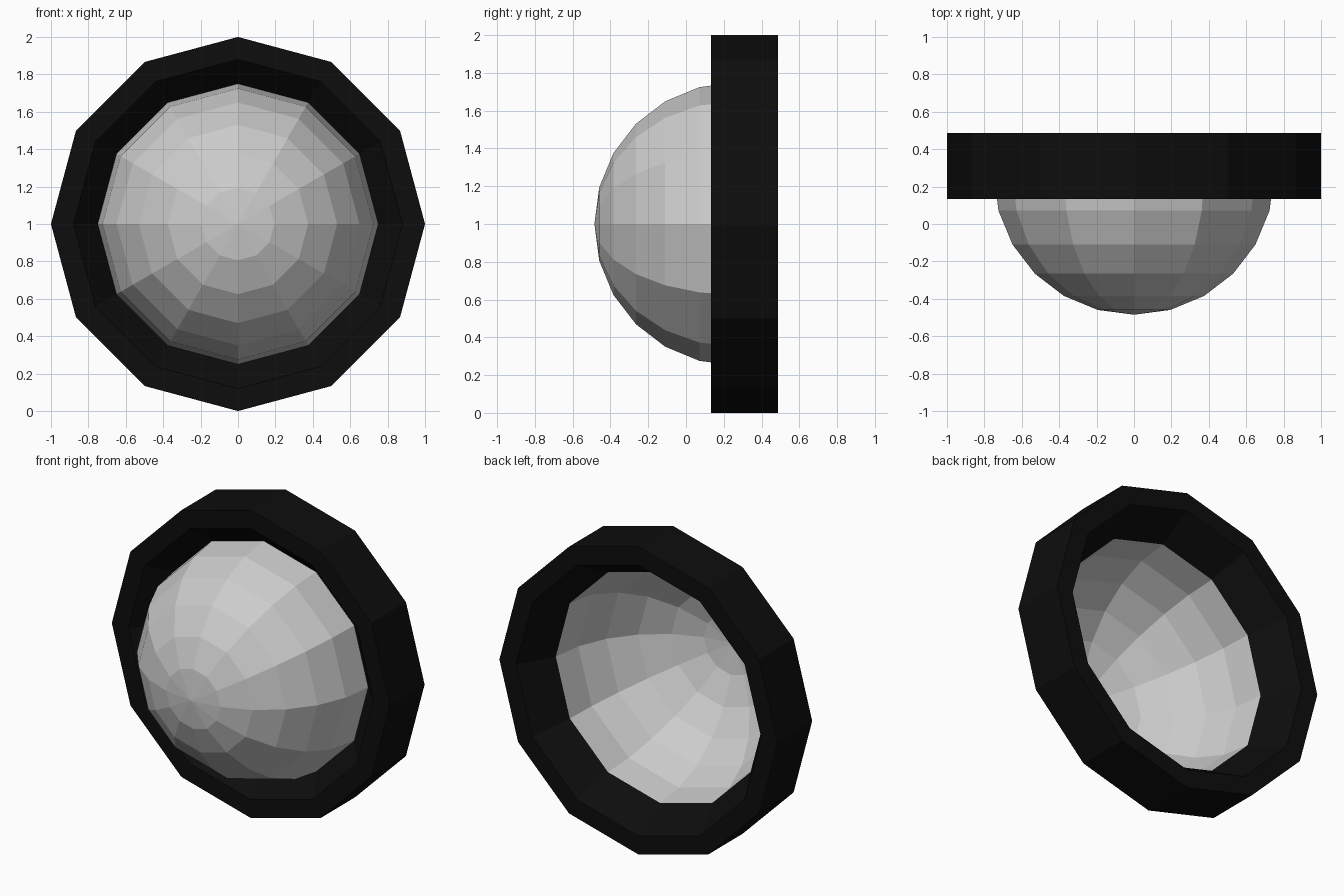
import bpy, bmesh
from math import sin, cos, pi, radians

if "Cube" in bpy.data.objects:
    bpy.data.objects.remove(bpy.data.objects["Cube"])

SIDES = 12
CENTRE_Z = 1.0


def lathe(name, profile, closed=False):
    """Spin a (radius, y) profile around the y axis; radius 0 makes a pole."""
    bm = bmesh.new()
    rings = []
    for r, y in profile:
        if r == 0:
            rings.append([bm.verts.new((0, y, CENTRE_Z))] * SIDES)
        else:
            rings.append([bm.verts.new((r * sin(2 * pi * i / SIDES), y,
                                        CENTRE_Z + r * cos(2 * pi * i / SIDES)))
                          for i in range(SIDES)])
    pairs = list(zip(rings, rings[1:]))
    if closed:
        pairs.append((rings[-1], rings[0]))
    for a, b in pairs:
        for i in range(SIDES):
            j = (i + 1) % SIDES
            corners = list(dict.fromkeys((a[i], a[j], b[j], b[i])))
            bm.faces.new(corners)
    bmesh.ops.recalc_face_normals(bm, faces=bm.faces)
    mesh = bpy.data.meshes.new(name)
    bm.to_mesh(mesh)
    bm.free()
    obj = bpy.data.objects.new(name, mesh)
    bpy.context.collection.objects.link(obj)
    return obj


# Open hemispherical dome, bulging to the front
R, Y0 = 0.75, 0.265
lathe("dome", [(R * sin(radians(a)) if a else 0, Y0 - R * cos(radians(a)))
               for a in range(0, 91, 15)])

# Black mounting ring, with its inner edge sloping in to the dome rim
ring = lathe("ring", [(1.0, 0.133), (1.0, 0.487), (0.88, 0.487),
                      (R, Y0), (0.88, 0.133)], closed=True)
black = bpy.data.materials.new("black")
black.diffuse_color = (0.004, 0.004, 0.004, 1)
black.use_nodes = True
black.node_tree.nodes["Principled BSDF"].inputs["Base Color"].default_value = black.diffuse_color
ring.data.materials.append(black)
